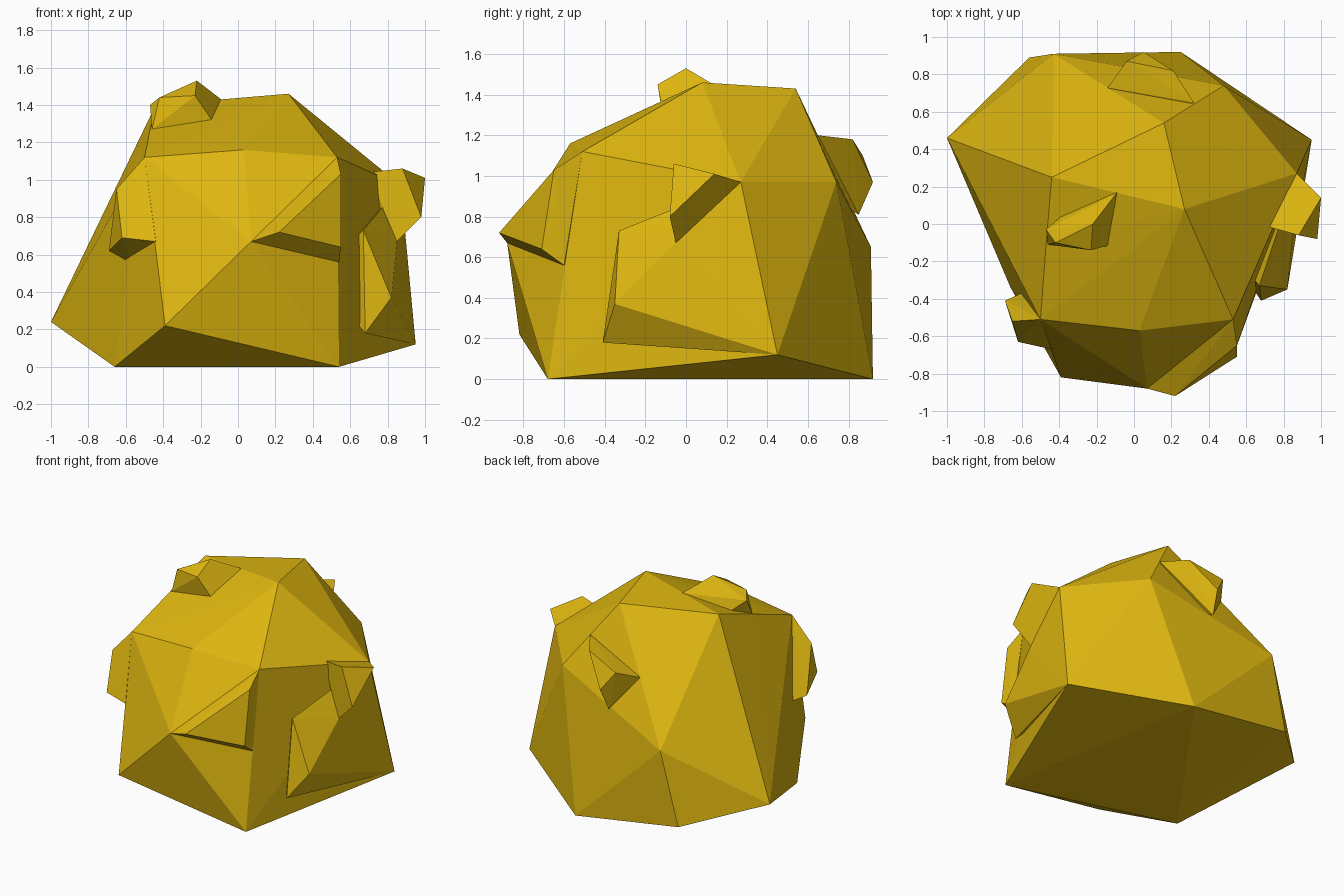
import bpy, bmesh

gold = bpy.data.materials.new("gold ore")
gold.diffuse_color = (0.73, 0.47, 0.005, 1)


def chunk(name, points):
    """Flat-faced rock chunk: the convex hull of a few corner points."""
    bm = bmesh.new()
    for p in points:
        bm.verts.new(p)
    out = bmesh.ops.convex_hull(bm, input=bm.verts[:])
    spare = {g for g in out["geom_interior"] + out["geom_unused"]
             if isinstance(g, bmesh.types.BMVert)}
    bmesh.ops.delete(bm, geom=list(spare), context='VERTS')
    bmesh.ops.recalc_face_normals(bm, faces=bm.faces[:])
    mesh = bpy.data.meshes.new(name)
    bm.to_mesh(mesh)
    bm.free()
    mesh.materials.append(gold)
    obj = bpy.data.objects.new(name, mesh)
    bpy.context.collection.objects.link(obj)
    return obj


# Main boulder
chunk("nugget_body", [
    (-.44, .25, 1.40), (.16, .54, 1.43), (.27, .08, 1.46),                   # crown
    (-.47, -.11, 1.27), (.40, -.11, 1.29),                                   # brow
    (-.50, -.51, 1.12), (.03, -.57, 1.16), (.53, -.51, 1.12),                # front shoulder
    (.87, .27, .97), (.48, .74, .97), (-.43, .91, .65), (.07, -.88, .67),    # middle
    (-1, .46, .24), (-.39, -.82, .22), (.95, .45, .12), (-.56, .89, .12),    # low corners
    (-.66, -.34, 0), (.54, -.68, 0), (.25, .92, 0)])                         # base

# Overhanging ledge on the front
chunk("front_ledge", [
    (.07, -.88, .67), (.22, -.92, .72), (.55, -.71, .64), (.54, -.60, .56),
    (.55, -.65, 1.03), (.53, -.51, 1.12), (.2, -.45, .8)])

# Lump on the front left corner
chunk("left_lump", [
    (-.50, -.51, 1.12), (-.65, -.52, .95), (-.62, -.63, .69), (-.69, -.41, .62),
    (-.58, -.36, .56), (-.44, -.67, .67), (-.4, -.4, .85)])

# Large slab on the right side
chunk("right_slab", [
    (.67, -.33, .73), (.68, -.41, .18), (.82, -.35, .37), (.85, -.05, .67),
    (.95, .45, .12), (.87, .27, .97), (.4, 0, .5)])

# Lump above the right slab
chunk("right_lump", [
    (.88, -.06, 1.06), (1, .14, 1.01), (.98, -.08, .80), (.85, -.05, .67),
    (.70, -.01, 1.04), (.87, .27, .97), (.6, .1, .9)])

# Small lump on top
chunk("top_lump", [
    (-.42, -.10, 1.44), (-.23, -.14, 1.45), (-.22, 0, 1.53), (-.09, .17, 1.43),
    (-.12, -.11, 1.29), (-.47, -.03, 1.40), (-.46, -.11, 1.27), (-.3, .12, 1.25)])

# Lump on the back
chunk("back_lump", [
    (-.04, .87, 1.10), (.05, .92, .97), (.21, .82, 1.18), (.32, .65, 1.20),
    (-.14, .73, 1.04), (.03, .85, .81), (.1, .5, 1.0)])
